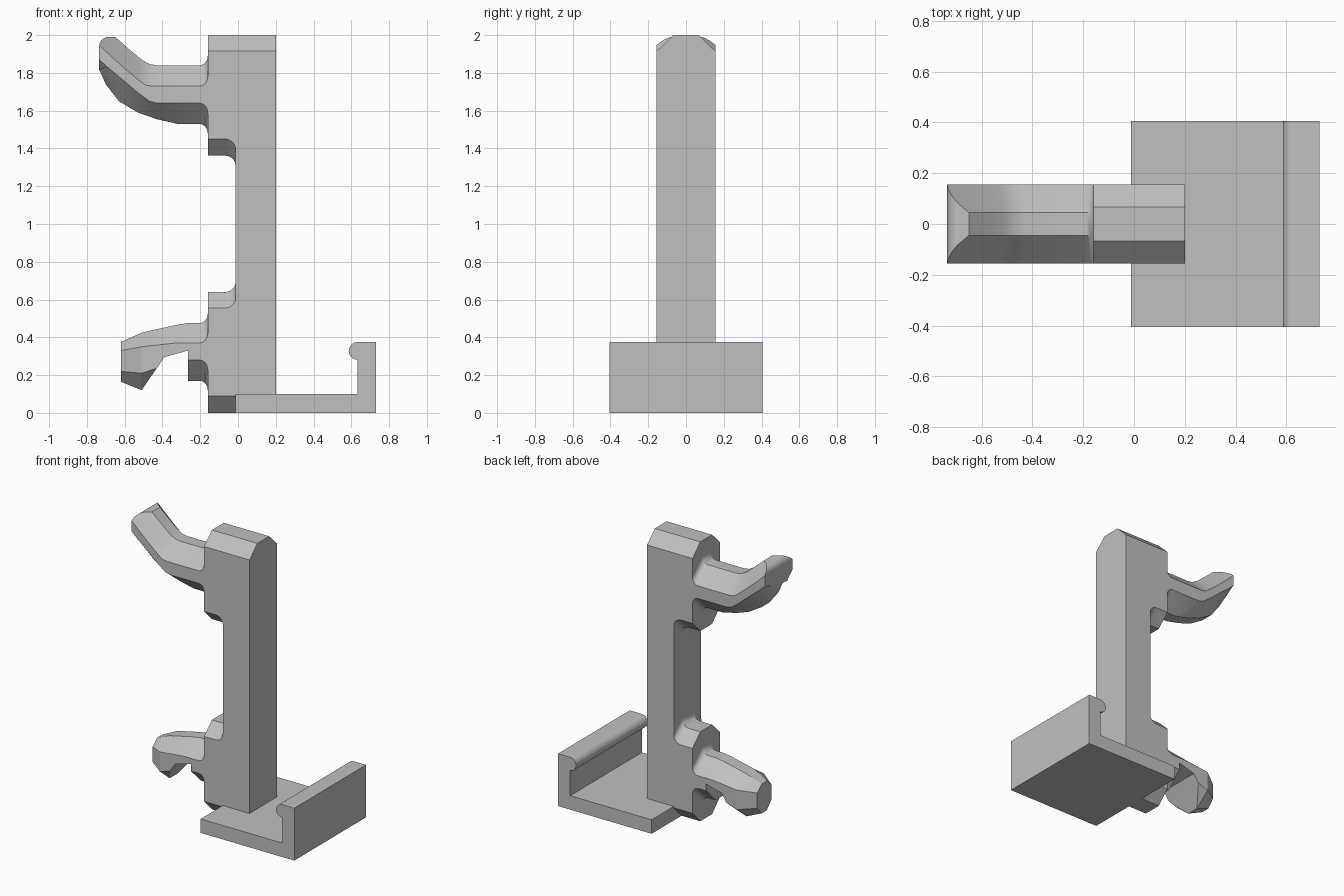
import bpy, bmesh, math

if "Cube" in bpy.data.objects:
    bpy.data.objects.remove(bpy.data.objects["Cube"])

W = 0.155      # half width of the stand
FLAT = 0.045   # half width of the flat on top and bottom of the hooks

grey = bpy.data.materials.new("grey plastic")
grey.diffuse_color = (0.53, 0.53, 0.53, 1)
grey.use_nodes = True
grey.node_tree.nodes["Principled BSDF"].inputs["Base Color"].default_value = grey.diffuse_color


def loft(name, rings):
    """Closed solid through rings that all have the same number of points."""
    bm = bmesh.new()
    loops = [[bm.verts.new(p) for p in r] for r in rings]
    n = len(loops[0])
    for a, b in zip(loops, loops[1:]):
        for i in range(n):
            j = (i + 1) % n
            bm.faces.new((a[i], a[j], b[j], b[i]))
    bm.faces.new(loops[0][::-1])
    bm.faces.new(loops[-1])
    bmesh.ops.recalc_face_normals(bm, faces=bm.faces)
    mesh = bpy.data.meshes.new(name)
    bm.to_mesh(mesh)
    bm.free()
    ob = bpy.data.objects.new(name, mesh)
    bpy.context.collection.objects.link(ob)
    mesh.materials.append(grey)
    return ob


def prism(name, profile, half):
    """Extrude an xz profile along y."""
    return loft(name, [[(x, y, z) for x, z in profile] for y in (-half, half)])


def combine(target, other, operation):
    mod = target.modifiers.new(operation.lower(), 'BOOLEAN')
    mod.operation = operation
    mod.solver = 'EXACT'
    mod.object = other
    bpy.context.view_layer.objects.active = target
    bpy.ops.object.modifier_apply(modifier=mod.name)
    bpy.data.objects.remove(other)


def arc(cx, cz, r, a0, a1, n):
    steps = [math.radians(a0 + (a1 - a0) * i / n) for i in range(n + 1)]
    return [(cx + r * math.cos(a), cz + r * math.sin(a)) for a in steps]


def octagon(top, upper, lower, bottom, flat=FLAT, w=W):
    """Bevelled ring from four xz points: top, side top, side bottom, bottom."""
    half = [(top, flat), (upper, w), (lower, w), (bottom, flat)]
    return ([(p[0], y, p[1]) for p, y in half]
            + [(p[0], -y, p[1]) for p, y in reversed(half)])


def straight(x, top, upper, lower, bottom, flat=FLAT):
    return octagon((x, top), (x, upper), (x, lower), (x, bottom), flat)


def fillet(x0, x1, r, n=6):
    """Pairs of x and outward growth for a quarter round from x0 to x1."""
    return [(x0 + (x1 - x0) * math.sin(t), r * (1 - math.cos(t)))
            for t in (math.pi / 2 * i / n for i in range(n + 1))]


# Upright post with a bevelled top
section = [(-W, 0), (W, 0), (W, 1.915), (0.067, 2), (-0.067, 2), (-W, 1.915)]
stand = loft("stand", [[(x, y, z) for y, z in section] for x in (-0.012, 0.2)])

# Thick blocks behind the hooks, rounded into the post
rounds = [(-0.16, 0)] + fillet(-0.07, -0.012, 0.055)
rounds.append((0.05, 0.055))
upper_block = loft("upper_block", [straight(x, 2, 1.915, 1.45 - g, 1.362 - g, 0.067)
                                   for x, g in rounds])
lower_block = loft("lower_block", [straight(x, 0.64 + g, 0.555 + g, 0.09, 0, 0.067)
                                   for x, g in rounds])

# Upper hook: bevelled bar curving up, trimmed to a rounded tip
flare = [(-0.1, 0.05)] + fillet(-0.205, -0.16, 0.05)[::-1]
rings = [straight(x, 1.84 + g, 1.73 + g, 1.64 - g, 1.53 - g) for x, g in flare]
rings += [octagon(*r) for r in (
    ((-0.43, 1.84), (-0.45, 1.73), (-0.43, 1.64), (-0.32, 1.53)),
    ((-0.47, 1.847), (-0.49, 1.735), (-0.47, 1.65), (-0.43, 1.555)),
    ((-0.51, 1.87), (-0.53, 1.765), (-0.53, 1.695), (-0.53, 1.59)),
    ((-0.57, 1.92), (-0.59, 1.815), (-0.6, 1.755), (-0.63, 1.65)),
    ((-0.65, 1.99), (-0.68, 1.895), (-0.69, 1.83), (-0.70, 1.74)),
    ((-0.77, 2.10), (-0.78, 1.99), (-0.78, 1.91), (-0.745, 1.84)))]
upper_hook = loft("upper_hook", rings)
tip = arc(-0.685, 1.94, 0.05, 90, 180, 10)
combine(upper_hook, prism("tip_trim", [(0, 1.99)] + tip + [(-0.735, 1.3), (0, 1.3)], 0.4),
        'INTERSECT')

# Lower hook: bevelled bar drooping to a blunt tip, with a notch underneath
rings = [straight(x, 0.475 + g, 0.37 + g, 0.28 - g, 0.17 - g) for x, g in flare]
rings += [straight(-0.27, 0.475, 0.37, 0.28, 0.17),
          straight(-0.33, 0.465, 0.37, 0.27, 0.15),
          straight(-0.51, 0.425, 0.35, 0.21, 0.12),
          octagon((-0.62, 0.375), (-0.62, 0.33), (-0.62, 0.22), (-0.62, 0.165), 0.03, 0.08)]
lower_hook = loft("lower_hook", rings)
notch = [(-0.265, 0), (-0.265, 0.33), (-0.39, 0.295), (-0.51, 0.12), (-0.51, 0)]
combine(lower_hook, prism("notch", notch, 0.4), 'DIFFERENCE')

# Wide clip at the foot with an upright wall and a rounded lip
clip = [(-0.012, 0), (0.73, 0), (0.73, 0.375)]
clip += arc(0.633, 0.328, 0.047, 90, 270, 14) + [(0.633, 0.1), (-0.012, 0.1)]
foot_clip = prism("foot_clip", clip, 0.406)

# Weld everything into one solid
for part in (upper_block, lower_block, upper_hook, lower_hook, foot_clip):
    combine(stand, part, 'UNION')

bpy.ops.object.select_all(action='DESELECT')
stand.select_set(True)
bpy.context.view_layer.objects.active = stand
bpy.ops.object.shade_smooth_by_angle(angle=math.radians(30))
